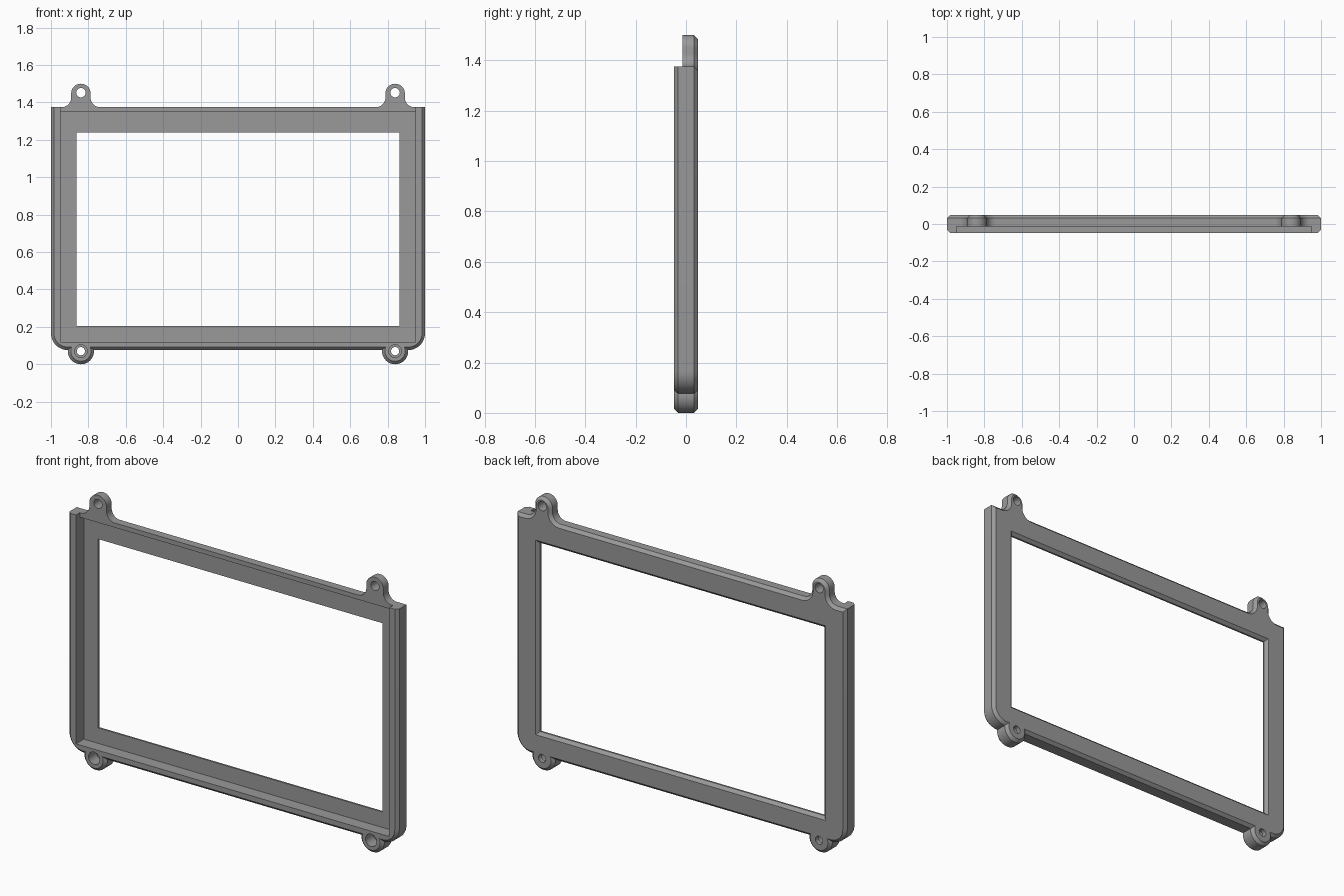
import bpy, bmesh, math

if "Cube" in bpy.data.objects:
    bpy.data.objects.remove(bpy.data.objects["Cube"])

GREY = bpy.data.materials.new("mid grey")
GREY.diffuse_color = (0.32, 0.32, 0.32, 1)
GREY.use_nodes = True
GREY.node_tree.nodes["Principled BSDF"].inputs["Base Color"].default_value = GREY.diffuse_color

H = 0.047            # half depth
C = 0.016            # edge chamfer
TOP, BOTTOM = 1.375, 0.076
LIP = -0.014         # front face of the top lip
FLOOR = 0.021        # front face of the thin back plate
EAR_X = 0.84


def arc(cx, cz, r, a0, a1, n):
    return [(cx + r * math.cos(math.radians(a0 + (a1 - a0) * i / n)),
             cz + r * math.sin(math.radians(a0 + (a1 - a0) * i / n))) for i in range(n + 1)]


def loft(name, layers):
    """Solid through matching outlines; layers = [(y, outline)]."""
    bm = bmesh.new()
    rings = [[bm.verts.new((x, y, z)) for x, z in pts] for y, pts in layers]
    n = len(rings[0])
    bm.faces.new(rings[0])
    bm.faces.new(rings[-1][::-1])
    for a, b in zip(rings, rings[1:]):
        for i in range(n):
            j = (i + 1) % n
            bm.faces.new((a[j], a[i], b[i], b[j]))
    bmesh.ops.recalc_face_normals(bm, faces=bm.faces)
    me = bpy.data.meshes.new(name)
    bm.to_mesh(me)
    bm.free()
    ob = bpy.data.objects.new(name, me)
    bpy.context.collection.objects.link(ob)
    me.materials.append(GREY)
    return ob


def rect(x, z0, z1, grow=0):
    return [(-x - grow, z0 - grow), (x + grow, z0 - grow), (x + grow, z1 + grow), (-x - grow, z1 + grow)]


def combine(target, tool, op):
    m = target.modifiers.new(op, 'BOOLEAN')
    m.operation, m.object, m.solver = op, tool, 'EXACT'
    bpy.context.view_layer.objects.active = target
    bpy.ops.object.modifier_apply(modifier=m.name)
    bpy.data.objects.remove(tool, do_unlink=True)


# Outlines, each shrunk by d
def body_outline(d, dt):
    r = 0.09
    return (arc(-1 + r, BOTTOM + r, r - d, 180, 270, 12)
            + arc(1 - r, BOTTOM + r, r - d, 270, 360, 12)
            + [(1 - d, TOP - dt), (-1 + d, TOP - dt)])


def top_ear_outline(cx, d):
    r, f, zc = 0.052, 0.05, 1.448
    return ([(cx - r - f, 1.32), (cx + r + f, 1.32)]
            + arc(cx + r + f, TOP + f, f + d, 270, 180, 10)
            + arc(cx, zc, r - d, 0, 180, 20)
            + arc(cx - r - f, TOP + f, f + d, 360, 270, 10))


def circle(cx, cz, r, n=32):
    return arc(cx, cz, r, 0, 360, n)[:-1]


# Frame body with chamfered outer edges
frame = loft("frame", [(-H, body_outline(C, 0)), (-H + C, body_outline(0, 0)),
                       (H - C, body_outline(0, 0)), (H, body_outline(C, C))])

# Mounting ears
for cx in (-EAR_X, EAR_X):
    ear = loft("top_ear", [(-0.022, top_ear_outline(cx, 0)), (H - C, top_ear_outline(cx, 0)),
                           (H, top_ear_outline(cx, C))])
    combine(frame, ear, 'UNION')
    lug = loft("bottom_ear", [(-H, circle(cx, 0.07, 0.07 - C)), (-H + C, circle(cx, 0.07, 0.07)),
                              (H - C, circle(cx, 0.07, 0.07)), (H, circle(cx, 0.07, 0.07 - C))])
    combine(frame, lug, 'UNION')

# Shallow cut that leaves the top lip, then the deep recess behind it
shallow = rect(0.95, 0.12, 2.0)
combine(frame, loft("lip_cut", [(-0.5, shallow), (LIP, shallow)]), 'DIFFERENCE')
deep = rect(0.95, 0.12, 1.35)
combine(frame, loft("recess", [(-0.5, deep), (FLOOR, deep)]), 'DIFFERENCE')

# Window, chamfered outward at the back
window = rect(0.863, 0.205, 1.24)
flare = rect(0.863, 0.205, 1.24, C + 0.01)
combine(frame, loft("window", [(-0.5, window), (H - C, window), (H + 0.01, flare)]), 'DIFFERENCE')

# Screw holes; the lower ones are counterbored from the front
for cx in (-EAR_X, EAR_X):
    hole = circle(cx, 1.452, 0.025, 24)
    combine(frame, loft("top_hole", [(-0.5, hole), (0.5, hole)]), 'DIFFERENCE')
    wide, narrow = circle(cx, 0.07, 0.034, 24), circle(cx, 0.07, 0.022, 24)
    combine(frame, loft("bottom_hole", [(-0.5, wide), (FLOOR, wide), (FLOOR, narrow), (0.5, narrow)]),
            'DIFFERENCE')

# Smooth the rounded edges only
bpy.ops.object.select_all(action='DESELECT')
frame.select_set(True)
bpy.context.view_layer.objects.active = frame
bpy.ops.object.shade_smooth_by_angle(angle=math.radians(25))
